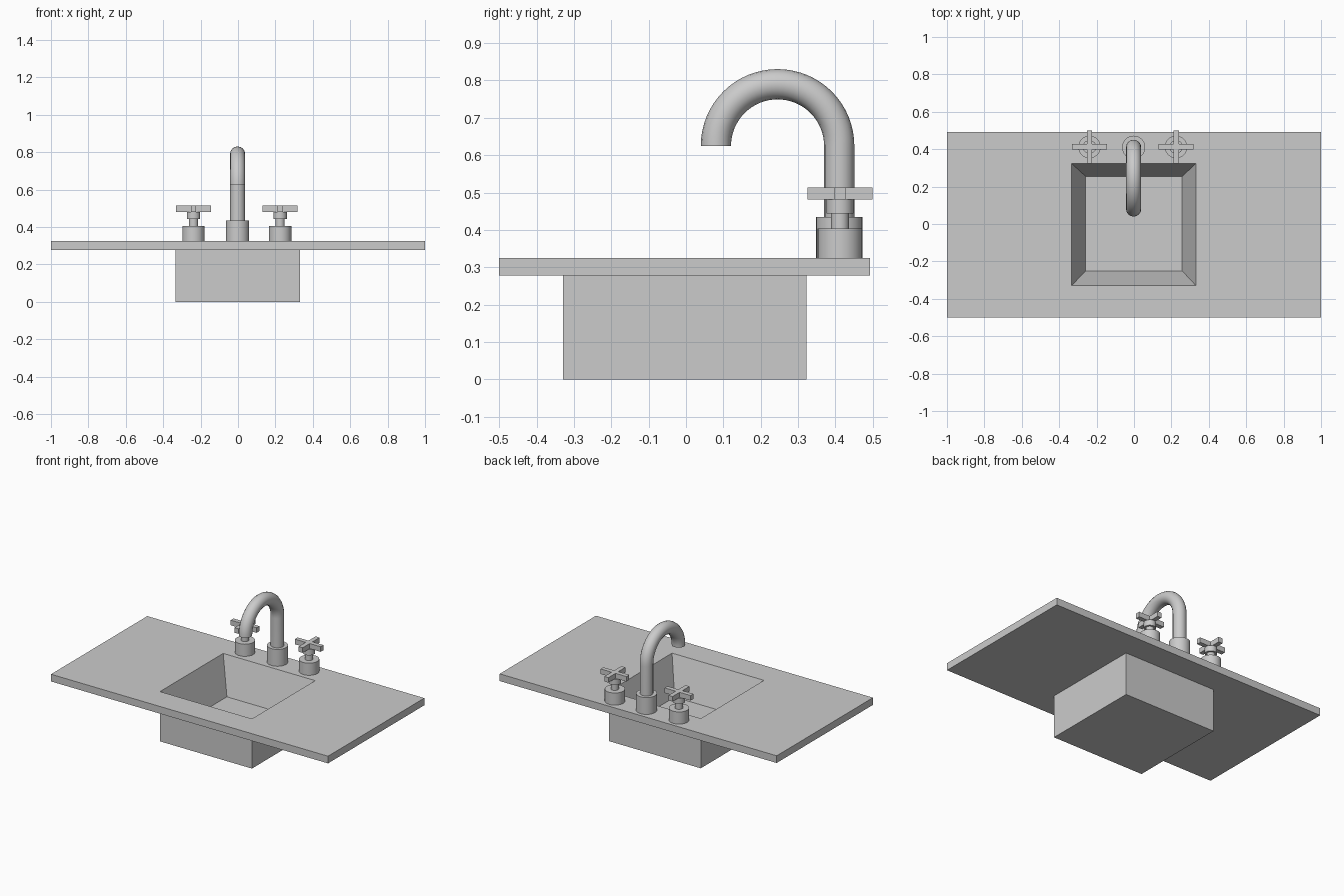
import bpy, bmesh, math
from mathutils import Vector

if "Cube" in bpy.data.objects:
    bpy.data.objects.remove(bpy.data.objects["Cube"])

grey = bpy.data.materials.new("plain grey")
grey.diffuse_color = (0.6, 0.6, 0.6, 1)
grey.use_nodes = True
grey.node_tree.nodes["Principled BSDF"].inputs["Base Color"].default_value = grey.diffuse_color


def finish(name, bm, smooth=False):
    bmesh.ops.recalc_face_normals(bm, faces=bm.faces)
    me = bpy.data.meshes.new(name)
    bm.to_mesh(me)
    bm.free()
    me.materials.append(grey)
    ob = bpy.data.objects.new(name, me)
    bpy.context.collection.objects.link(ob)
    if smooth:
        bpy.ops.object.select_all(action='DESELECT')
        ob.select_set(True)
        bpy.context.view_layer.objects.active = ob
        bpy.ops.object.shade_smooth_by_angle(angle=math.radians(35))
    return ob


def rect(bm, x0, x1, y0, y1, z):
    return [bm.verts.new(p) for p in
            ((x0, y0, z), (x1, y0, z), (x1, y1, z), (x0, y1, z))]


def bridge(bm, a, b):
    n = len(a)
    for i in range(n):
        j = (i + 1) % n
        bm.faces.new((a[i], a[j], b[j], b[i]))


def lathe(name, x, y, profile, sides=32):
    """Closed turned part from (radius, z) points."""
    bm = bmesh.new()
    rings = [[bm.verts.new((x + r * math.cos(2 * math.pi * i / sides),
                            y + r * math.sin(2 * math.pi * i / sides), z))
              for i in range(sides)] for r, z in profile]
    for a, b in zip(rings, rings[1:]):
        bridge(bm, a, b)
    bm.faces.new(rings[0])
    bm.faces.new(rings[-1])
    return finish(name, bm, True)


# Countertop with sunken basin, one closed shell
TOP, UNDER, FLOOR = 0.325, 0.278, 0.088
SLAB = (-1, 1, -0.5, 0.493)
BOWL = (-0.333, 0.331, -0.329, 0.323)
bm = bmesh.new()
loops = [rect(bm, -0.258, 0.257, -0.25, 0.254, FLOOR),
         rect(bm, *BOWL, TOP),
         rect(bm, *SLAB, TOP),
         rect(bm, *SLAB, UNDER),
         rect(bm, *BOWL, UNDER),
         rect(bm, *BOWL, 0)]
for a, b in zip(loops, loops[1:]):
    bridge(bm, a, b)
bm.faces.new(loops[0])
bm.faces.new(loops[-1])
finish("countertop_with_basin", bm)

# Spout: collar and curved pipe
SX, SY = -0.002, 0.41
lathe("spout_collar", SX, SY, [(0.062, TOP), (0.062, 0.435)])
BEND_Y, BEND_Z, BEND_R, PIPE_R, SIDES, STEPS = 0.245, 0.625, 0.165, 0.0405, 16, 32
path = [(Vector((SX, SY, TOP)), 0.0)]
for i in range(STEPS + 1):
    t = math.pi * i / STEPS
    path.append((Vector((SX, BEND_Y + BEND_R * math.cos(t),
                         BEND_Z + BEND_R * math.sin(t))), t))
bm = bmesh.new()
rings = []
for centre, t in path:
    out = Vector((0, math.cos(t), math.sin(t)))
    rings.append([bm.verts.new(centre
                  + Vector((1, 0, 0)) * PIPE_R * math.cos(2 * math.pi * k / SIDES)
                  + out * PIPE_R * math.sin(2 * math.pi * k / SIDES))
                  for k in range(SIDES)])
for a, b in zip(rings, rings[1:]):
    bridge(bm, a, b)
bm.faces.new(rings[0])
bm.faces.new(rings[-1])
finish("spout_pipe", bm, True)

# Two taps: base, stem and cross handle
for side, x in (("left", -0.238), ("right", 0.225)):
    y = 0.412
    lathe(side + "_tap_base", x, y, [(0.06, TOP), (0.06, 0.404)])
    lathe(side + "_tap_stem", x, y, [(0.024, 0.404), (0.024, 0.444),
                                     (0.036, 0.444), (0.036, 0.481)])
    # Plus-shaped outline, extruded
    w, lx, ly = 0.0145, 0.0935, 0.0875
    outline = [(w, w), (w, ly), (-w, ly), (-w, w), (-lx, w), (-lx, -w),
               (-w, -w), (-w, -ly), (w, -ly), (w, -w), (lx, -w), (lx, w)]
    bm = bmesh.new()
    low, high = [[bm.verts.new((x + px, y + py, z)) for px, py in outline]
                 for z in (0.481, 0.514)]
    bridge(bm, low, high)
    bm.faces.new(low)
    bm.faces.new(high)
    finish(side + "_cross_handle", bm)
